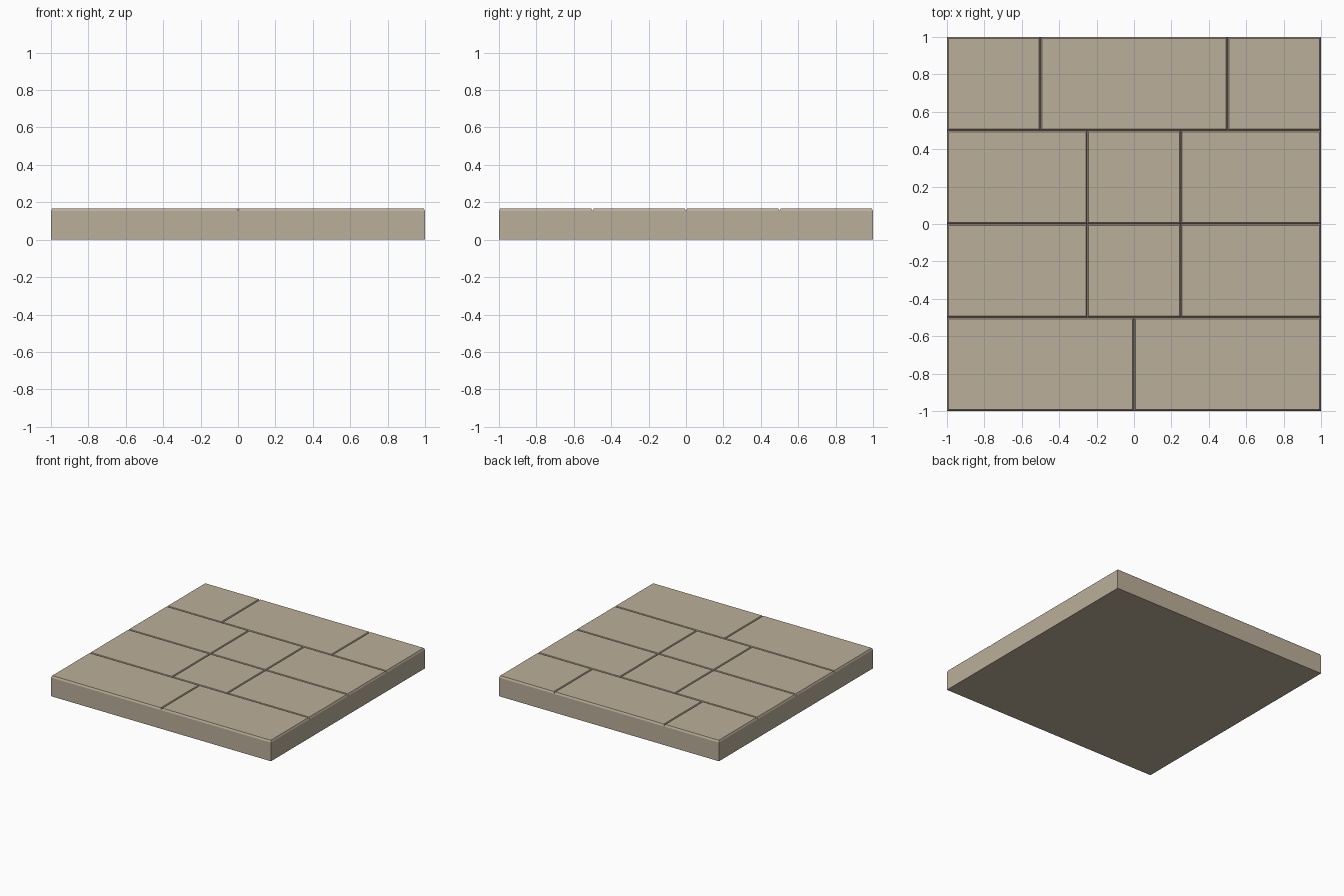
import bpy, bmesh

if "Cube" in bpy.data.objects:
    bpy.data.objects.remove(bpy.data.objects["Cube"])

BASE, TOP, CHAMFER = 0.153, 0.168, 0.007

mat = bpy.data.materials.new("sandstone")
mat.diffuse_color = (0.50, 0.43, 0.32, 1)
mat.use_nodes = True
mat.node_tree.nodes["Principled BSDF"].inputs["Base Color"].default_value = mat.diffuse_color


def make_object(name, bm):
    mesh = bpy.data.meshes.new(name)
    bm.to_mesh(mesh)
    bm.free()
    mesh.materials.append(mat)
    obj = bpy.data.objects.new(name, mesh)
    bpy.context.collection.objects.link(obj)


def add_open_block(bm, x0, x1, y0, y1, z0, z1, inset=0, cap_top=True):
    """Block with tapered sides; one end stays open where parts meet."""
    def ring(i, z):
        return [bm.verts.new(p) for p in (
            (x0 + i, y0 + i, z), (x1 - i, y0 + i, z),
            (x1 - i, y1 - i, z), (x0 + i, y1 - i, z))]
    low, high = ring(0, z0), ring(inset, z1)
    for a in range(4):
        b = (a + 1) % 4
        bm.faces.new((low[a], low[b], high[b], high[a]))
    bm.faces.new(high if cap_top else low[::-1])


# Slab body: sides and underside
bm = bmesh.new()
add_open_block(bm, -1, 1, -1, 1, 0, BASE, cap_top=False)
make_object("floor_slab", bm)

# Chamfered paving stones, row by row from the front
rows = [(-1, 0, 1), (-1, -0.25, 0.25, 1), (-1, -0.25, 0.25, 1), (-1, -0.5, 0.5, 1)]
bm = bmesh.new()
for r, xs in enumerate(rows):
    y = -1 + 0.5 * r
    for x0, x1 in zip(xs, xs[1:]):
        add_open_block(bm, x0, x1, y, y + 0.5, BASE, TOP, CHAMFER)
make_object("paving_stones", bm)
